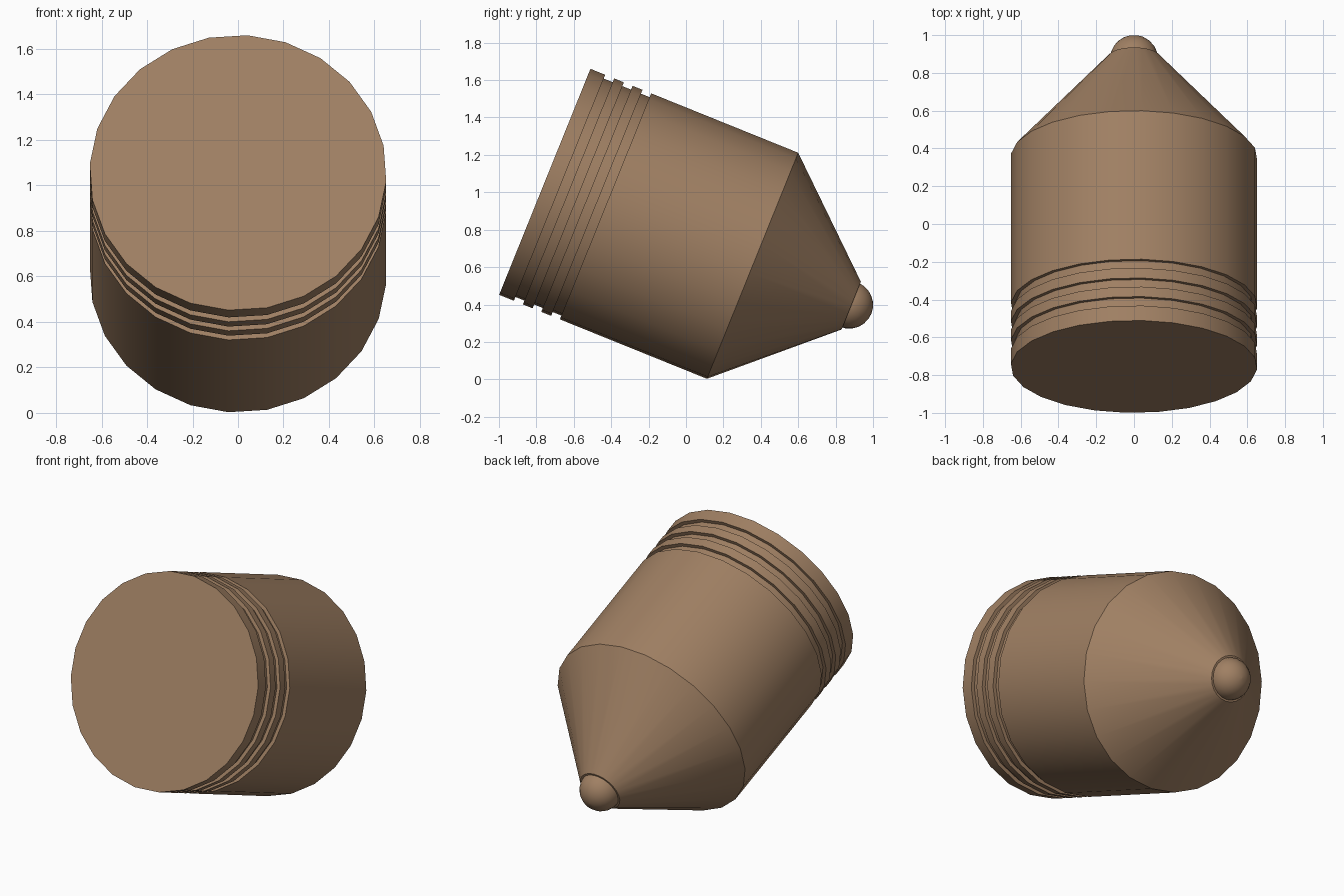
import bpy, bmesh, math
from mathutils import Vector

if "Cube" in bpy.data.objects:
    bpy.data.objects.remove(bpy.data.objects["Cube"])

TILT = math.radians(22)
BASE = Vector((0, -0.755, 1.056))                     # centre of the flat end
AXIS = Vector((0, math.cos(TILT), -math.sin(TILT)))   # points to the tip
UP = Vector((0, math.sin(TILT), math.cos(TILT)))
SIDE = Vector((1, 0, 0))

brown = bpy.data.materials.new("warm brown")
brown.diffuse_color = (0.35, 0.215, 0.125, 1)
brown.use_nodes = True
brown.node_tree.nodes["Principled BSDF"].inputs["Base Color"].default_value = brown.diffuse_color


def lathe(name, profile, sides, turn, sharp):
    """Revolve (distance along axis, radius) points about the tilted axis."""
    bm = bmesh.new()
    rings = []
    for s, r in profile:
        ring = []
        for i in range(sides):
            a = turn + math.tau * i / sides
            ring.append(bm.verts.new(BASE + AXIS * s + (SIDE * math.sin(a) + UP * math.cos(a)) * r))
        rings.append(ring)
    for lo, hi in zip(rings, rings[1:]):
        for i in range(sides):
            j = (i + 1) % sides
            bm.faces.new((lo[i], lo[j], hi[j], hi[i]))
    bm.faces.new(rings[0])
    bm.faces.new(rings[-1])
    bmesh.ops.recalc_face_normals(bm, faces=bm.faces)
    me = bpy.data.meshes.new(name)
    bm.to_mesh(me)
    bm.free()
    me.materials.append(brown)
    ob = bpy.data.objects.new(name, me)
    bpy.context.collection.objects.link(ob)
    bpy.ops.object.select_all(action='DESELECT')
    ob.select_set(True)
    bpy.context.view_layer.objects.active = ob
    bpy.ops.object.shade_smooth_by_angle(angle=math.radians(sharp))
    return ob


# Body: flat end, three grooves, straight wall, cone
R, DEPTH = 0.653, 0.022
profile = [(0, R)]
for start, end in ((0.085, 0.137), (0.193, 0.243), (0.3, 0.35)):
    profile += [(start, R), (start, R - DEPTH), (end, R - DEPTH), (end, R)]
profile += [(1.198, R), (1.767, 0.138)]
lathe("body", profile, 24, math.radians(3.7), 30)

# Round tip ball, half sunk into the end of the cone
n, rb = 12, 0.128
ball = [(1.755 - rb * math.cos(math.pi * k / n), max(0.002, rb * math.sin(math.pi * k / n)))
        for k in range(n + 1)]
lathe("tip_ball", ball, 24, math.radians(3.7), 60)
